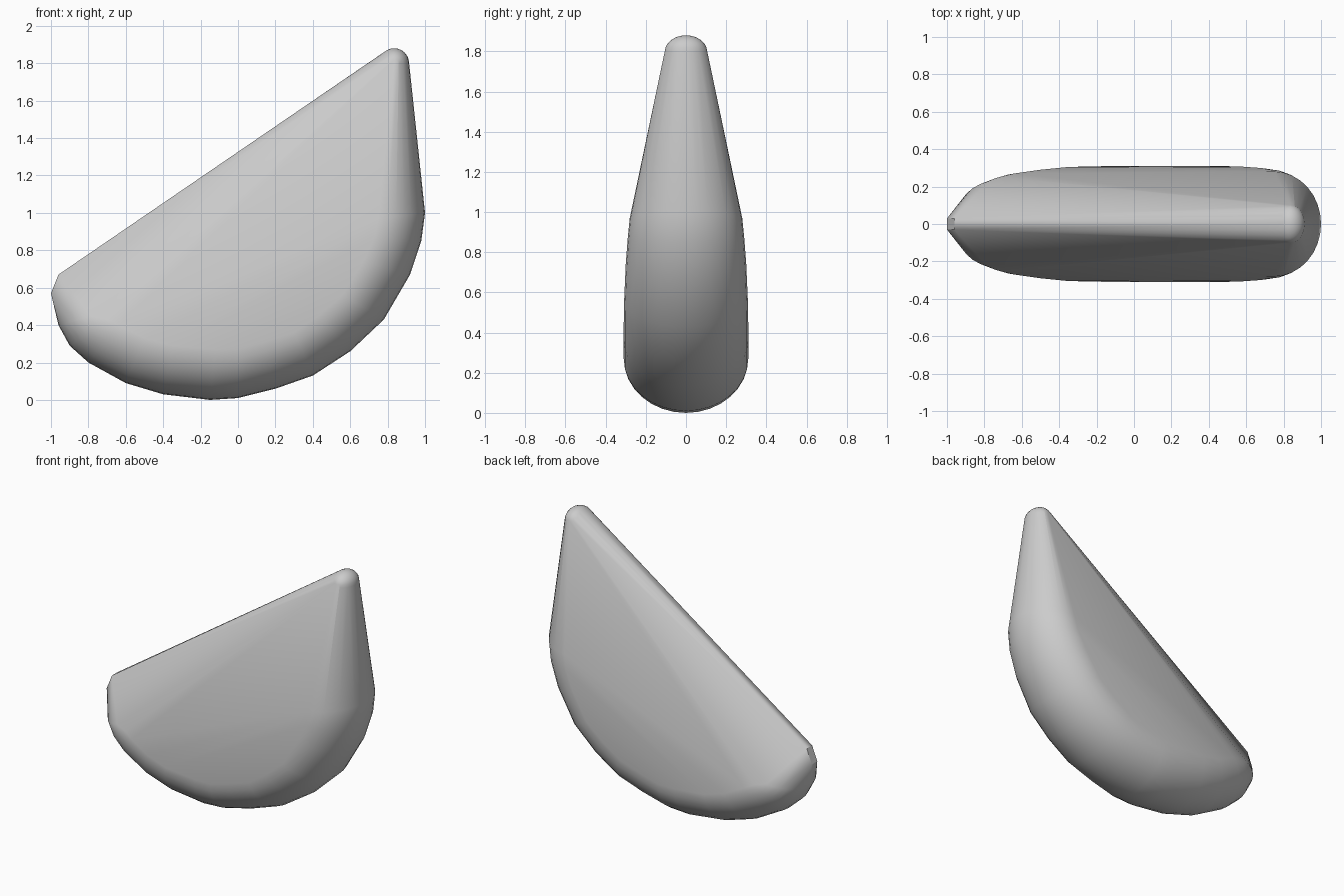
import bpy, bmesh, math
from mathutils import Matrix

cube = bpy.data.objects.get("Cube")
if cube:
    bpy.data.objects.remove(cube, do_unlink=True)

# Plain grey material
grey = bpy.data.materials.new("light grey")
grey.use_nodes = True
colour = (0.6, 0.6, 0.6, 1)
grey.diffuse_color = colour
grey.node_tree.nodes["Principled BSDF"].inputs["Base Color"].default_value = colour

# Belly sections: outer rim x, z; flank x, z; half width
SECTIONS = [
    (-0.96, 0.40, -0.74, 0.46, 0.23),
    (-0.90, 0.29, -0.70, 0.43, 0.25),
    (-0.80, 0.20, -0.64, 0.40, 0.27),
    (-0.60, 0.09, -0.50, 0.33, 0.29),
    (-0.40, 0.03, -0.35, 0.29, 0.305),
    (-0.15, 0.00, -0.12, 0.27, 0.31),
    (0.00, 0.01, 0.00, 0.27, 0.31),
    (0.20, 0.06, 0.14, 0.31, 0.31),
    (0.40, 0.13, 0.30, 0.36, 0.31),
    (0.60, 0.26, 0.43, 0.45, 0.31),
    (0.78, 0.43, 0.56, 0.56, 0.308),
    (0.92, 0.67, 0.67, 0.74, 0.30),
    (0.98, 0.85, 0.73, 0.87, 0.29),
    (1.00, 1.00, 0.75, 0.97, 0.28),
]
STEPS = 8

bm = bmesh.new()

# Rounded belly: a half ellipse across each section
for ox, oz, ix, iz, width in SECTIONS:
    for i in range(-STEPS, STEPS + 1):
        t = math.pi / 2 * i / STEPS
        k = 1 - math.cos(t)
        bm.verts.new((ox + (ix - ox) * k, width * math.sin(t), oz + (iz - oz) * k))

# Faceted narrow end with its flat ridge
for side in (-1, 1):
    for x, y, z in ((-0.96, 0.03, 0.67), (-1.0, 0.03, 0.57), (-0.77, 0.18, 0.50)):
        bm.verts.new((x, side * y, z))

# Rounded tip
bmesh.ops.create_uvsphere(
    bm, u_segments=20, v_segments=12, radius=1,
    matrix=Matrix.Translation((0.835, 0, 1.8)) @ Matrix.Diagonal((0.08, 0.105, 0.08, 1)))
bmesh.ops.delete(bm, geom=bm.faces[:], context="FACES_ONLY")
bmesh.ops.delete(bm, geom=bm.edges[:], context="EDGES_FACES") if not bm.verts else None

# Stretch one convex skin over everything
hull = bmesh.ops.convex_hull(bm, input=bm.verts[:])
bmesh.ops.delete(bm, geom=[e for e in bm.edges if not e.link_faces], context="EDGES")
bmesh.ops.delete(bm, geom=[v for v in bm.verts if not v.link_faces], context="VERTS")
bmesh.ops.recalc_face_normals(bm, faces=bm.faces[:])

mesh = bpy.data.meshes.new("wedge_body")
bm.to_mesh(mesh)
bm.free()
mesh.materials.append(grey)
body = bpy.data.objects.new("wedge_body", mesh)
bpy.context.collection.objects.link(body)

# Smooth skin with crisp ridge edges
bpy.ops.object.select_all(action="DESELECT")
body.select_set(True)
bpy.context.view_layer.objects.active = body
bpy.ops.object.shade_smooth_by_angle(angle=math.radians(30))
